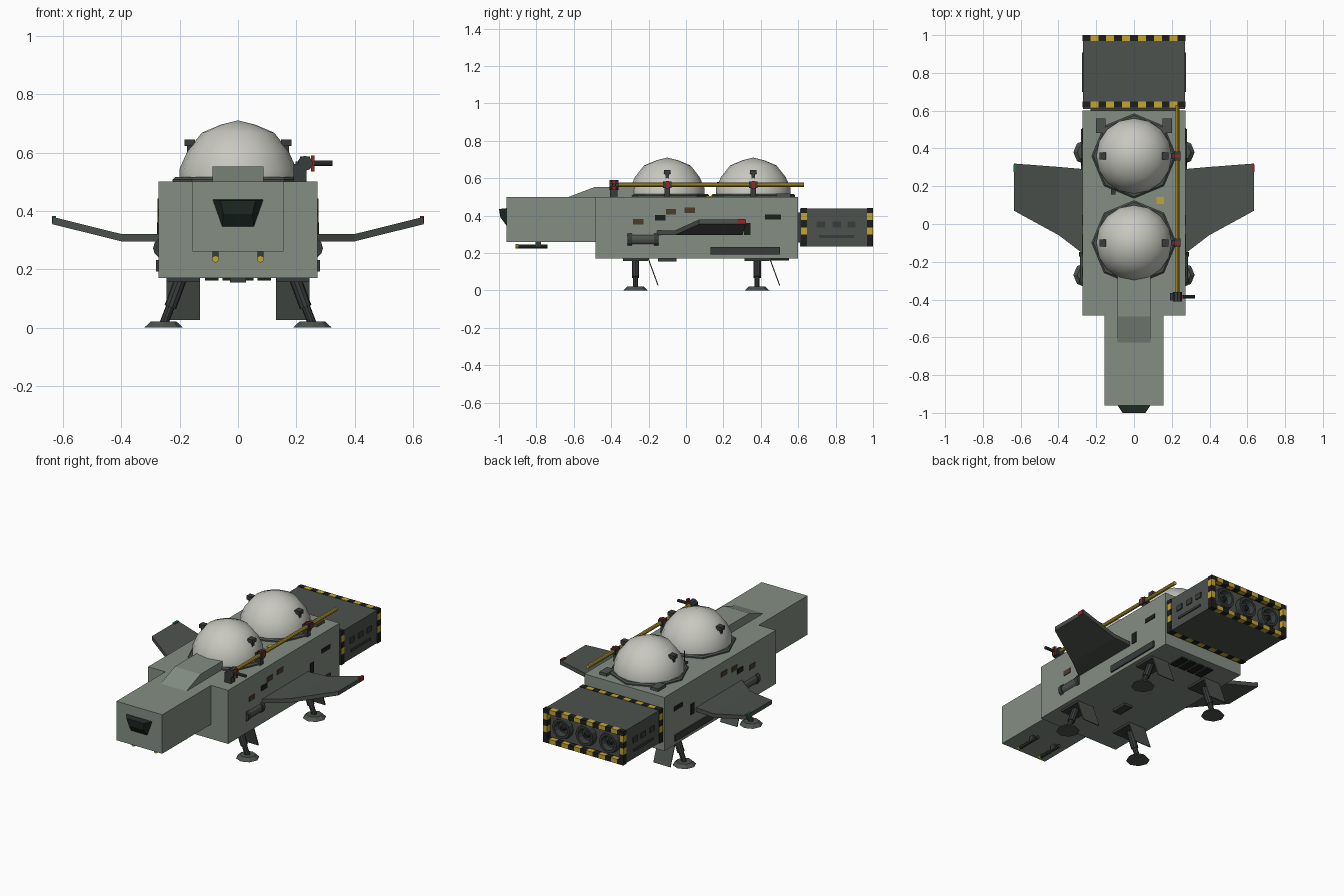
import bpy, bmesh, math
from mathutils import Vector, Matrix

if "Cube" in bpy.data.objects:
    bpy.data.objects.remove(bpy.data.objects["Cube"])


def material(name, *rgb):
    m = bpy.data.materials.new(name)
    m.diffuse_color = (*rgb, 1)
    m.use_nodes = True
    m.node_tree.nodes["Principled BSDF"].inputs["Base Color"].default_value = m.diffuse_color
    return m


HULL = material("hull_green", .23, .27, .23)
DARK = material("dark_grey", .075, .085, .075)
STEEL = material("steel", .04, .045, .045)
BLACK = material("black", .012, .013, .012)
GLASS = material("glass", .015, .025, .02)
WHITE = material("dome_white", .58, .58, .53)
YELLOW = material("yellow", .55, .38, .03)
BROWN = material("amber_window", .07, .045, .02)
RED = material("red", .3, .02, .02)
GREEN = material("green", .02, .15, .06)


def finish(name, bm, mat, smooth=False):
    bmesh.ops.recalc_face_normals(bm, faces=bm.faces)
    me = bpy.data.meshes.new(name)
    bm.to_mesh(me)
    bm.free()
    me.materials.append(mat)
    if smooth:
        me.polygons.foreach_set("use_smooth", [True] * len(me.polygons))
    ob = bpy.data.objects.new(name, me)
    bpy.context.collection.objects.link(ob)
    return ob


def boxes(name, mat, items, mirror=False):
    """Axis aligned boxes given as centre x,y,z and size x,y,z"""
    bm = bmesh.new()
    for x, y, z, sx, sy, sz in items:
        for s in ((1, -1) if mirror else (1,)):
            bmesh.ops.create_cube(bm, size=1, matrix=Matrix.Translation((s * x, y, z)) @ Matrix.Diagonal((sx, sy, sz, 1)))
    return finish(name, bm, mat)


def rod(name, mat, a, b, r, r2=None, n=10):
    a, b = Vector(a), Vector(b)
    d = b - a
    bm = bmesh.new()
    bmesh.ops.create_cone(bm, cap_ends=True, segments=n, radius1=r, radius2=r if r2 is None else r2, depth=d.length,
                          matrix=Matrix.Translation((a + b) / 2) @ d.to_track_quat('Z', 'Y').to_matrix().to_4x4())
    return finish(name, bm, mat)


def loft(name, mat, loops):
    """Skin matching loops of points and cap both ends"""
    bm = bmesh.new()
    vs = [[bm.verts.new(p) for p in loop] for loop in loops]
    n = len(loops[0])
    for a, b in zip(vs, vs[1:]):
        for i in range(n):
            bm.faces.new((a[i], a[(i + 1) % n], b[(i + 1) % n], b[i]))
    bm.faces.new(vs[0])
    bm.faces.new(vs[-1])
    return finish(name, bm, mat)


def lathe(name, mat, profile, centre, n, smooth=False):
    bm = bmesh.new()
    vs = [bm.verts.new((r, 0, z)) for r, z in profile]
    es = [bm.edges.new(p) for p in zip(vs, vs[1:])]
    bmesh.ops.spin(bm, geom=vs + es, cent=(0, 0, 0), axis=(0, 0, 1), angle=2 * math.pi, steps=n, use_duplicate=False)
    bmesh.ops.remove_doubles(bm, verts=bm.verts, dist=1e-4)
    bmesh.ops.translate(bm, verts=bm.verts, vec=centre)
    return finish(name, bm, mat, smooth)


# Hull, cockpit and sloped fairing
boxes("main_hull", HULL, [(0, .0575, .335, .545, 1.085, .33)])
boxes("cockpit", HULL, [(0, -.72, .38, .312, .48, .24)])
loft("fairing", HULL, [[(x, -.63, .499), (x, -.49, .552), (x, -.25, .552), (x, -.25, .499)] for x in (-.088, .088)])
loft("cockpit_window", GLASS, [
    [(-.09, -.955, .44), (.09, -.955, .44), (.055, -.955, .34), (-.055, -.955, .34)],
    [(-.06, -1, .435), (.06, -1, .435), (.05, -.992, .39), (-.05, -.992, .39)]])

# Domes with octagonal collars and floodlights
for tag, y in (("front", -.1), ("rear", .36)):
    lathe(tag + "_dome", WHITE, [(.2, .5), (.2, .545), (.173, .606), (.124, .668), (.06, .695), (0, .71)], (0, y, 0), 16, True)
    lathe(tag + "_dome_collar", DARK, [(.185, .5), (.224, .5), (.224, .508), (.215, .516), (.185, .516)], (0, y, 0), 8)
    boxes(tag + "_floodlights", STEEL, [(.165, y, .634, .036, .036, .022), (.165, y, .61, .02, .02, .04)], True)
    boxes(tag + "_rail_bracket", STEEL, [(.215, y, .535, .035, .03, .07), (.23, y, .565, .03, .045, .034)])
    boxes(tag + "_rail_clamp", RED, [(.23, y, .565, .034, .016, .042)])

# Roof rail and swivel gun
rod("roof_rail", YELLOW, (.23, -.39, .565), (.23, .63, .565), .011)
boxes("gun_base", STEEL, [(.213, -.385, .53, .045, .04, .06)])
rod("gun_turret", STEEL, (.23, -.41, .563), (.23, -.36, .563), .026)
rod("gun_barrel", STEEL, (.23, -.385, .563), (.324, -.385, .563), .009)
boxes("gun_ring", RED, [(.257, -.385, .563, .012, .02, .055)])

# Roof details
boxes("roof_boxes", DARK, [(.175, .52, .506, .05, .075, .022)], True)
boxes("roof_hatch", YELLOW, [(.14, .125, .501, .04, .038, .006)])
boxes("roof_sensor", STEEL, [(-.11, .17, .506, .025, .025, .015)])
rod("antenna", STEEL, (-.11, .17, .5), (-.11, .17, .58), .003, n=6)

# Rear engine block with a recessed back face
block = boxes("engine_block", DARK, [(0, .804, .337, .54, .388, .202)])
bm = bmesh.new()
bm.from_mesh(block.data)
back = max(bm.faces, key=lambda f: f.calc_center_median().y)
bmesh.ops.inset_region(bm, faces=[back], thickness=.027)
bmesh.ops.translate(bm, verts=back.verts, vec=(0, -.04, 0))
bm.to_mesh(block.data)
bm.free()
boxes("engine_neck", STEEL, [(0, .605, .337, .46, .03, .16)])

# Engine nozzles
for i in (-1, 0, 1):
    x = i * .16
    nozzle = lathe("engine_nozzle", STEEL, [(0, .005), (.035, .005), (.045, .035), (.06, .035), (.065, 0)], (0, 0, 0), 12)
    nozzle.location = (x, .955, .337)
    nozzle.rotation_euler.x = -math.pi / 2
    rod("nozzle_core", BLACK, (x, .955, .337), (x, .98, .337), .022, .012)

# Hazard striped frames around both ends of the engine block
for tag, y in (("front", .632), ("rear", .984)):
    stripes = [[], []]
    for i in range(13):
        x = (i - 6) * .546 / 13
        for z in (.247, .427):
            stripes[i % 2].append((x, y, z, .042, .032, .027))
    for i in range(4):
        for x in (-.26, .26):
            stripes[i % 2].append((x, y, .2605 + .153 * (i + .5) / 4, .027, .032, .153 / 4))
    boxes(tag + "_hazard_black", BLACK, stripes[0])
    boxes(tag + "_hazard_yellow", YELLOW, stripes[1])

# Side panels and windows
boxes("engine_side_panels", STEEL, [(.27, y, .352, .012, .045, .032) for y in (.72, .805, .885)]
      + [(.27, .805, .288, .012, .19, .014)], True)
boxes("amber_windows", BROWN, [(.272, y, z, .008, .055, .03) for y, z in ((-.255, .367), (-.08, .42), (.02, .428))], True)
boxes("dark_windows", BLACK, [(.272, -.137, .388, .008, .055, .03), (.272, .465, .393, .008, .085, .026),
                              (.272, .328, .328, .01, .035, .065)], True)
boxes("side_intakes", STEEL, [(.272, .317, .212, .018, .37, .04)], True)
boxes("belly_box", STEEL, [(0, -.1, .163, .055, .1, .016)])
boxes("belly_vents", BLACK, [(x, .5, .167, .045, .1, .012) for x in (-.09, -.03, .03, .09)])

for s, side in ((1, "right"), (-1, "left")):
    # Bent wings with tip lights
    loft(side + "_wing", DARK, [
        [(s * x, y0, z), (s * x, y1, z), (s * x, y1, z + .025), (s * x, y0, z + .025)]
        for x, y0, y1, z in ((.26, -.165, .29, .295), (.397, -.06, .302, .295), (.635, .07, .32, .354))])
    boxes(side + "_tip_light", RED if s > 0 else GREEN, [(s * .631, .295, .37, .014, .04, .026)])

    # Side tanks
    rod(side + "_tank", DARK, (s * .255, -.31, .272), (s * .255, -.15, .272), .031, n=12)
    for y in (-.3, -.16):
        rod(side + "_tank_band", STEEL, (s * .255, y - .012, .272), (s * .255, y + .012, .272), .036, n=12)

    # Chin guns
    x = s * .077
    rod(side + "_chin_gun", STEEL, (x, -.9, .235), (x, -.74, .235), .01)
    rod(side + "_chin_gun_tip", YELLOW, (x, -.912, .235), (x, -.895, .235), .012)
    boxes(side + "_chin_mount", STEEL, [(x, -.79, .248, .02, .03, .03)])

    # Landing legs, pads and bay doors
    for end, y in (("front", -.27), ("rear", .38)):
        n = f"{end}_{side}"
        boxes(n + "_leg_mount", STEEL, [(s * .188, y, .164, .115, .135, .016)])
        rod(n + "_leg_upper", STEEL, (s * .195, y, .17), (s * .232, y, .07), .021)
        rod(n + "_leg_lower", STEEL, (s * .225, y, .09), (s * .255, y, .012), .015)
        rod(n + "_foot_pad", DARK, (s * .255, y, 0), (s * .255, y, .02), .066, .045, 8)
        loft(n + "_bay_door", DARK, [
            [(s * .13, y + d, z), (s * .245, y + d, z), (s * .245, y + d + .006, z), (s * .13, y + d + .006, z)]
            for d, z in ((.065, .17), (.118, .026))])
